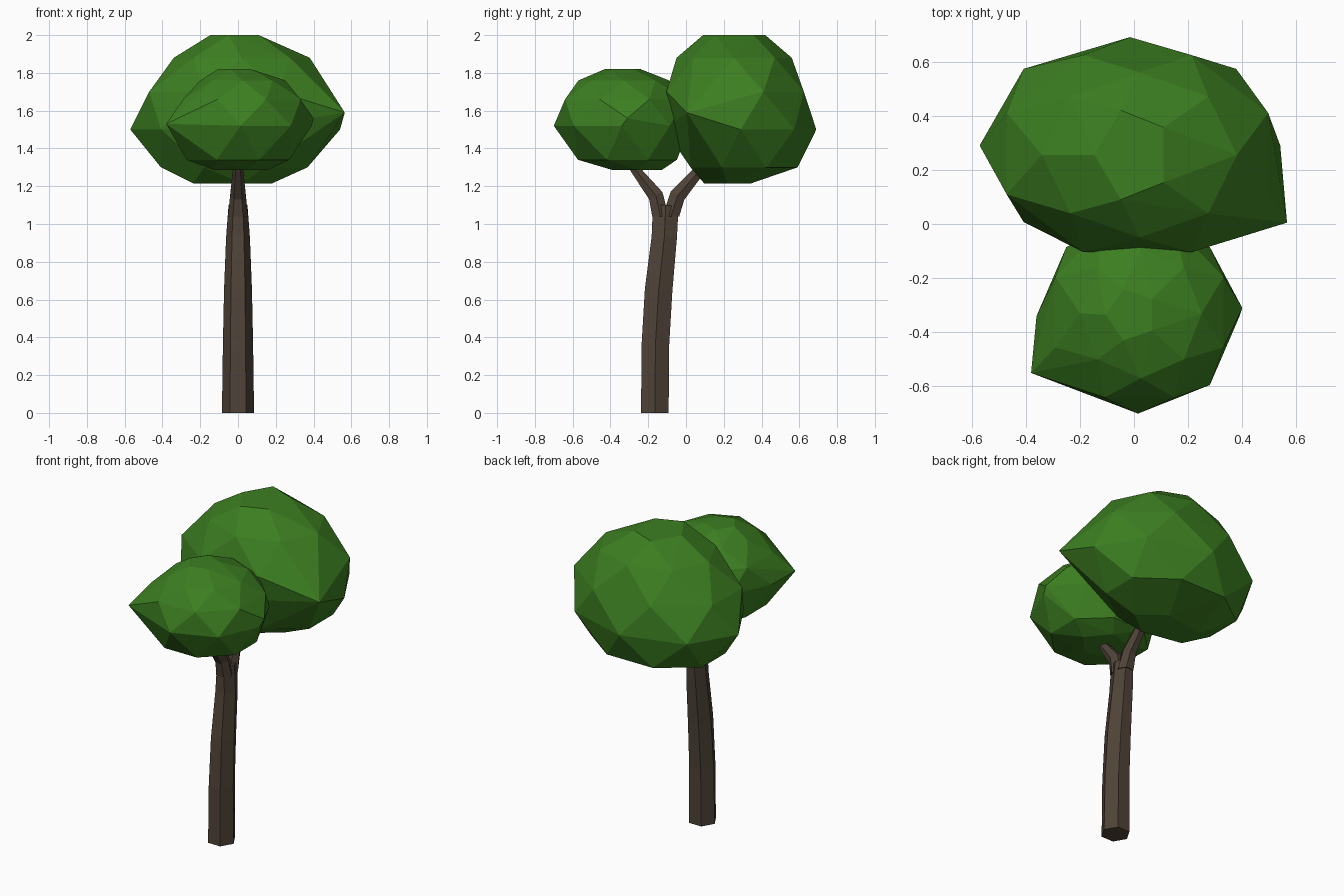
import bpy, bmesh
from math import cos, sin, pi, hypot

if "Cube" in bpy.data.objects:
    bpy.data.objects.remove(bpy.data.objects["Cube"])


def material(name, color):
    m = bpy.data.materials.new(name)
    m.diffuse_color = (*color, 1)
    m.use_nodes = True
    m.node_tree.nodes["Principled BSDF"].inputs["Base Color"].default_value = m.diffuse_color
    return m


def finish(name, bm, mat):
    bmesh.ops.recalc_face_normals(bm, faces=bm.faces)
    me = bpy.data.meshes.new(name)
    bm.to_mesh(me)
    bm.free()
    me.materials.append(mat)
    ob = bpy.data.objects.new(name, me)
    bpy.context.collection.objects.link(ob)
    return ob


def tube(name, path, mat, sides=6):
    """Loft a hexagon along a path of (y, z, half width in x, half depth)."""
    bm = bmesh.new()
    rings = []
    for i, (y, z, rx, rd) in enumerate(path):
        a, b = path[max(i - 1, 0)], path[min(i + 1, len(path) - 1)]
        ty, tz = b[0] - a[0], b[1] - a[1]
        if i == 0:
            ty, tz = 0, 1          # flat cut at the start
        n = hypot(ty, tz)
        ty, tz = ty / n, tz / n
        ring = []
        for k in range(sides):
            t = 2 * pi * k / sides
            d = rd * sin(t) / cos(pi / 6)
            ring.append(bm.verts.new((rx * cos(t), y + d * tz, z - d * ty)))
        rings.append(ring)
    for r, s in zip(rings, rings[1:]):
        for k in range(sides):
            j = (k + 1) % sides
            bm.faces.new((r[k], r[j], s[j], s[k]))
    bm.faces.new(rings[0])
    bm.faces.new(rings[-1])
    return finish(name, bm, mat)


def crown(name, levels, corners, mat):
    """Faceted hull of twisted rings; level = (z, x min, x max, y min, y max)."""
    bm = bmesh.new()
    last = len(levels) - 1
    for i, (z, x0, x1, y0, y1) in enumerate(levels):
        n = 5 if i in (0, last) else 8
        twist = 0 if i % 2 == 0 else 0.5
        grow = 1.0 if twist == 0 else 1.05
        for k in range(n):
            t = 2 * pi * (k + twist) / n
            bm.verts.new(((x0 + x1) / 2 + (x1 - x0) / 2 * grow * cos(t),
                          (y0 + y1) / 2 + (y1 - y0) / 2 * grow * sin(t), z))
    for c in corners:
        bm.verts.new(c)
    res = bmesh.ops.convex_hull(bm, input=bm.verts)
    inner = {g for g in res["geom_interior"] + res["geom_unused"]
             if isinstance(g, bmesh.types.BMVert)}
    bmesh.ops.delete(bm, geom=list(inner), context='VERTS')
    return finish(name, bm, mat)


bark = material("bark", (0.08, 0.057, 0.04))
leaves = material("leaves", (0.045, 0.21, 0.015))

# Trunk with a slight bend
tube("trunk", [(-0.165, 0, 0.085, 0.073), (-0.162, 0.36, 0.08, 0.073),
               (-0.145, 0.65, 0.074, 0.073), (-0.115, 0.93, 0.063, 0.067),
               (-0.107, 1.1, 0.05, 0.068)], bark)

# Forked branches
tube("front_branch", [(-0.135, 1.04, 0.053, 0.044), (-0.16, 1.15, 0.042, 0.04),
                      (-0.27, 1.29, 0.027, 0.025), (-0.33, 1.38, 0.02, 0.018)], bark)
tube("back_branch", [(-0.08, 1.04, 0.053, 0.044), (-0.045, 1.15, 0.042, 0.042),
                     (0.055, 1.265, 0.03, 0.03), (0.15, 1.38, 0.02, 0.02)], bark)

# Large crown at the back
crown("large_crown", [(1.215, -0.28, 0.18, 0.09, 0.35),
                      (1.30, -0.42, 0.38, 0.015, 0.60),
                      (1.50, -0.57, 0.54, -0.11, 0.69),
                      (1.70, -0.485, 0.51, -0.115, 0.635),
                      (1.88, -0.34, 0.38, -0.05, 0.56),
                      (2.00, -0.14, 0.13, 0.09, 0.42)],
      [(0.565, 0.005, 1.59)], leaves)

# Small crown at the front
crown("small_crown", [(1.287, -0.16, 0.16, -0.40, -0.12),
                      (1.34, -0.28, 0.28, -0.58, -0.04),
                      (1.52, -0.36, 0.39, -0.70, 0.02),
                      (1.66, -0.30, 0.34, -0.65, 0.0),
                      (1.76, -0.20, 0.25, -0.57, -0.09),
                      (1.82, -0.10, 0.08, -0.43, -0.24)],
      [(-0.38, -0.55, 1.53), (0.4, -0.31, 1.56)], leaves)
